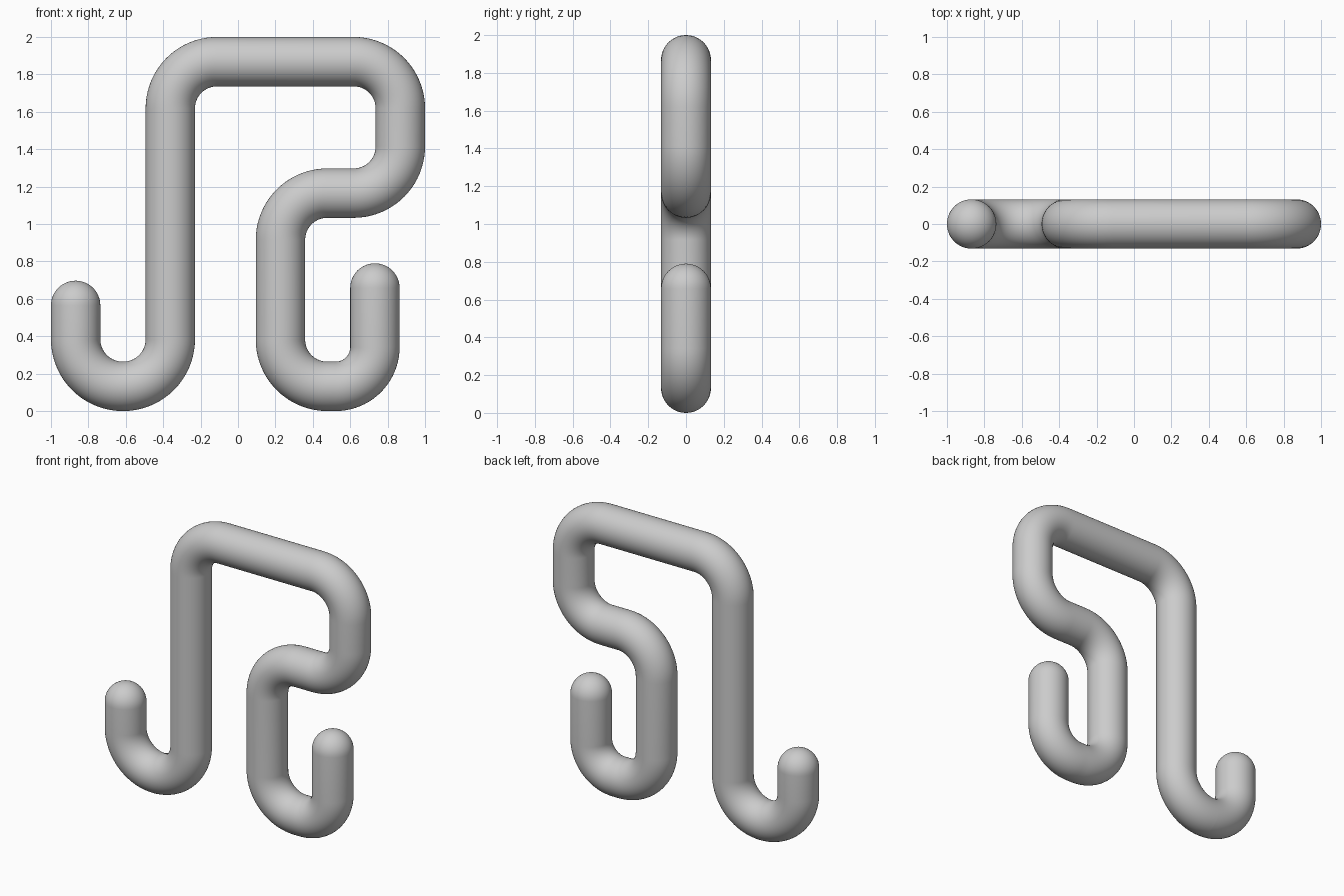
import bpy, bmesh
from math import sin, cos, pi
from mathutils import Vector

if "Cube" in bpy.data.objects:
    bpy.data.objects.remove(bpy.data.objects["Cube"], do_unlink=True)

RADIUS = 0.132   # rod thickness
SIDES = 48
ARC_STEPS = 20
CAP_STEPS = 12

# Corner points of the rod's centre line as (x, z, bend radius)
corners = [
    (-0.868, 0.565, 0),
    (-0.868, 0.132, 0.252),
    (-0.362, 0.132, 0.252),
    (-0.362, 1.868, 0.25),
    (0.868, 1.868, 0.25),
    (0.868, 1.165, 0.25),
    (0.227, 1.165, 0.25),
    (0.227, 0.132, 0.25),
    (0.732, 0.132, 0.21),
    (0.732, 0.658, 0),
]


def rounded_path(corners):
    """Centre line with right-angle bends: list of (position, tangent)."""
    pts = [Vector((x, 0, z)) for x, z, r in corners]
    path = [(pts[0], (pts[1] - pts[0]).normalized())]
    for i in range(1, len(pts) - 1):
        r = corners[i][2]
        d_in = (pts[i] - pts[i - 1]).normalized()
        d_out = (pts[i + 1] - pts[i]).normalized()
        centre = pts[i] - d_in * r + d_out * r
        for k in range(ARC_STEPS + 1):
            a = pi / 2 * k / ARC_STEPS
            path.append((centre - d_out * r * cos(a) + d_in * r * sin(a),
                         d_in * cos(a) + d_out * sin(a)))
    path.append((pts[-1], (pts[-1] - pts[-2]).normalized()))
    return path


def build_rod(name, corners, material):
    path = rounded_path(corners)
    (p0, t0), (p1, t1) = path[0], path[-1]
    # Rings shrink along the hemispherical ends
    angles = [pi / 2 * k / CAP_STEPS for k in range(1, CAP_STEPS)]
    rings = [(p0 - t0 * RADIUS * sin(a), t0, RADIUS * cos(a)) for a in reversed(angles)]
    rings += [(p, t, RADIUS) for p, t in path]
    rings += [(p1 + t1 * RADIUS * sin(a), t1, RADIUS * cos(a)) for a in angles]

    bm = bmesh.new()
    side = Vector((0, 1, 0))
    loops = []
    for p, t, r in rings:
        across = t.cross(side)
        loops.append([bm.verts.new(p + (across * cos(a) + side * sin(a)) * r)
                      for a in (2 * pi * j / SIDES for j in range(SIDES))])
    for a, b in zip(loops, loops[1:]):
        for j in range(SIDES):
            n = (j + 1) % SIDES
            bm.faces.new((a[j], a[n], b[n], b[j]))
    for loop, tip in ((loops[0], p0 - t0 * RADIUS), (loops[-1], p1 + t1 * RADIUS)):
        pole = bm.verts.new(tip)
        for j in range(SIDES):
            bm.faces.new((loop[j], loop[(j + 1) % SIDES], pole))
    bmesh.ops.remove_doubles(bm, verts=bm.verts, dist=0.0005)
    bmesh.ops.recalc_face_normals(bm, faces=bm.faces)
    for f in bm.faces:
        f.smooth = True
    mesh = bpy.data.meshes.new(name)
    bm.to_mesh(mesh)
    bm.free()
    mesh.materials.append(material)
    obj = bpy.data.objects.new(name, mesh)
    bpy.context.collection.objects.link(obj)
    return obj


# Plain grey finish
grey = bpy.data.materials.new("light_grey")
grey.use_nodes = True
colour = (0.6, 0.6, 0.6, 1)
grey.diffuse_color = colour
grey.node_tree.nodes["Principled BSDF"].inputs["Base Color"].default_value = colour

build_rod("bent_rod", corners, grey)
